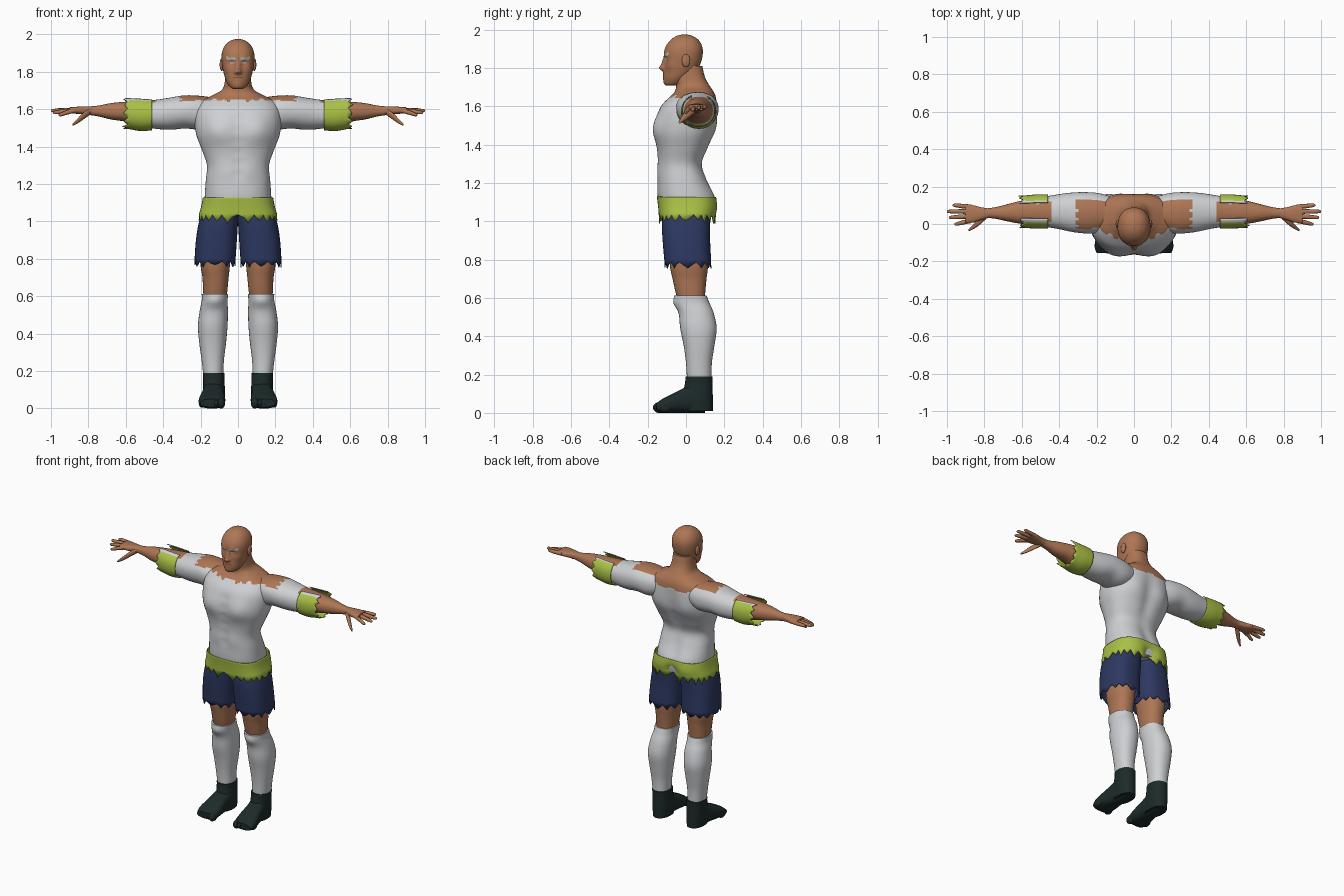
import bpy, bmesh, math, random
from mathutils import Vector, Matrix

random.seed(4)
if "Cube" in bpy.data.objects:
    bpy.data.objects.remove(bpy.data.objects["Cube"])


def material(name, r, g, b):
    m = bpy.data.materials.new(name)
    m.use_nodes = True
    m.diffuse_color = (r, g, b, 1)
    bsdf = m.node_tree.nodes["Principled BSDF"]
    bsdf.inputs["Base Color"].default_value = (r, g, b, 1)
    bsdf.inputs["Roughness"].default_value = 0.8
    return m


SKIN = material("brown skin", .42, .18, .09)
WHITE = material("off white cloth", .62, .63, .65)
LIME = material("lime cloth", .4, .53, .06)
NAVY = material("navy cloth", .026, .04, .12)
SHOE = material("dark green shoe", .012, .024, .023)
LIP = material("dark lip", .22, .08, .045)
BROW = material("grey brow", .5, .5, .48)


def finish(bm, name, mats, angle=50, thick=0):
    bmesh.ops.recalc_face_normals(bm, faces=bm.faces)
    me = bpy.data.meshes.new(name)
    bm.to_mesh(me)
    bm.free()
    for m in mats:
        me.materials.append(m)
    me.polygons.foreach_set("use_smooth", [True] * len(me.polygons))
    me.set_sharp_from_angle(angle=math.radians(angle))
    ob = bpy.data.objects.new(name, me)
    bpy.context.collection.objects.link(ob)
    if thick:
        mod = ob.modifiers.new("cloth thickness", "SOLIDIFY")
        mod.thickness = thick
    return ob


def smooth_rows(rows, steps):
    """Catmull-Rom interpolation between cross-section rows."""
    out = []
    for i in range(len(rows) - 1):
        p = [rows[max(0, min(len(rows) - 1, i + k))] for k in (-1, 0, 1, 2)]
        for s in range(steps):
            t = s / steps
            out.append([b + t * (c - a + t * (2*a - 5*b + 4*c - d + t * (3*b - a - 3*c + d))) / 2
                        for a, b, c, d in zip(*p)])
    return out + [list(rows[-1])]


def loft(name, axis, rows, mats, rule=None, side=1, n=48, steps=5, power=2.2,
         bumps=(), jag=0, cap=True, thick=0):
    """Skin rows of (position, a low, a high, b low, b high) along an axis."""
    bm = bmesh.new()
    rings = []
    sections = smooth_rows(rows, steps)
    for j, (t, a0, a1, b0, b1) in enumerate(sections):
        ring = []
        for i in range(n):
            ang = math.tau * i / n
            c, s = math.cos(ang), math.sin(ang)
            da = math.copysign(abs(c) ** (2 / power), c)
            db = math.copysign(abs(s) ** (2 / power), s)
            v, out = Vector(), Vector()
            v[axis] = t
            v[(axis + 1) % 3] = (a0 + a1) / 2 + da * (a1 - a0) / 2
            v[(axis + 2) % 3] = (b0 + b1) / 2 + db * (b1 - b0) / 2
            out[(axis + 1) % 3], out[(axis + 2) % 3] = c, s
            push = 0
            for centre, radius, amount in bumps:
                push += amount * math.exp(-(v - Vector(centre)).length_squared / radius ** 2)
            v += out * push
            if jag and j == len(sections) - 1:
                v[axis] += jag * abs(i % 4 - 2) / 2 * random.uniform(.5, 1)
            v.x *= side
            ring.append(bm.verts.new(v))
        rings.append(ring)
    for r, q in zip(rings, rings[1:]):
        for i in range(n):
            bm.faces.new((r[i], r[(i + 1) % n], q[(i + 1) % n], q[i]))
    if cap:
        bm.faces.new(rings[0])
        bm.faces.new(rings[-1])
    drop = []
    if rule:
        for f in bm.faces:
            c = f.calc_center_median()
            c.x *= side
            index = rule(c)
            if index is None:
                drop.append(f)
            else:
                f.material_index = index
    bmesh.ops.delete(bm, geom=drop, context="FACES")
    return finish(bm, name, mats, thick=thick)


def blob(name, loc, scale, mat):
    bm = bmesh.new()
    bmesh.ops.create_uvsphere(bm, u_segments=20, v_segments=12, radius=1,
                              matrix=Matrix.LocRotScale(Vector(loc), None, Vector(scale)))
    return finish(bm, name, [mat])


def sym(rows):
    return [(z, -h, h, y0, y1) for z, h, y0, y1 in rows]


def both(bumps):
    return [((s * x, y, z), r, a) for (x, y, z), r, a in bumps for s in (1, -1)]


# Torso and neck: shirt below a ragged neckline, skin above
def neckline(c):
    edge = 1.648 - (.035 if c.y > .05 else 0) + .01 * math.sin(c.x * 90) * math.sin(c.x * 37)
    return int(c.z > edge)


torso_rows = sym([
    (1.04, .18, -.13, .14), (1.13, .178, -.148, .145), (1.22, .172, -.148, .11),
    (1.3, .166, -.146, .085), (1.38, .192, -.152, .115), (1.46, .222, -.16, .145),
    (1.54, .232, -.15, .158), (1.6, .225, -.13, .163), (1.645, .195, -.09, .157),
    (1.675, .135, -.06, .145), (1.705, .085, -.052, .125), (1.75, .07, -.06, .1),
    (1.81, .066, -.06, .085)])
muscle = both([((.1, -.16, 1.49), .075, .022), ((.1, .16, 1.5), .07, .014),
               ((.06, -.15, 1.27), .05, .006), ((.08, .15, 1.1), .07, .012)])
spine = [((0, .13, 1.16 + .07 * k), .04, -.013) for k in range(7)]
midline = [((0, -.16, 1.25 + .06 * k), .025, -.007) for k in range(6)]
loft("torso", 2, torso_rows, [WHITE, SKIN], neckline, n=80, power=2.4,
     bumps=muscle + spine + midline)


# Head with brows, eyes and mouth as coloured faces
def face_paint(c):
    x = abs(c.x)
    if c.y < -.04:
        if .012 < x < .065 and abs(c.z - 1.866 - x * .12) < .006:
            return 1
        if .02 < x < .046 and abs(c.z - 1.85) < .004:
            return 1
        if x < .026 and abs(c.z - 1.768) < .004:
            return 2
    return 0


head_rows = sym([
    (1.708, .025, -.1, -.04), (1.718, .042, -.108, -.02), (1.745, .06, -.112, .01),
    (1.78, .073, -.112, .05), (1.82, .082, -.112, .075), (1.87, .088, -.116, .087),
    (1.91, .084, -.107, .085), (1.945, .066, -.082, .067), (1.967, .038, -.05, .036),
    (1.975, .01, -.02, .008)])
features = both([((.035, -.11, 1.848), .02, -.009), ((.035, -.115, 1.872), .018, .005),
                 ((.012, -.115, 1.797), .009, .007), ((.06, -.08, 1.815), .025, .004)])
features += [((0, -.115, 1.8), .014, .026), ((0, -.115, 1.82), .014, .014),
             ((0, -.115, 1.84), .013, .008), ((0, -.11, 1.768), .025, .007),
             ((0, -.11, 1.728), .022, .007)]
loft("head", 2, head_rows, [SKIN, BROW, LIP], face_paint, n=96, steps=8, bumps=features)

# Ragged lime waistband
seat = both([((.09, .15, 1.06), .07, .012)]) + [((0, .16, 1.05), .035, -.025)]
waist_rows = sym([(1.128, .188, -.152, .155), (1.08, .197, -.146, .155),
                  (1.035, .21, -.142, .148)])
loft("waistband", 2, waist_rows, [LIME], n=88, power=2.9, bumps=seat, jag=-.05,
     cap=False, thick=.006)


# Colour rules for the sleeve and its cuff
def sleeve(c):
    ragged = .008 * math.sin(c.y * 160)
    bare_shoulder = c.x < .31 + ragged and c.z > 1.643 + ragged / 2 and c.y < .13
    bare_elbow = c.x > .44 + ragged and c.z > 1.635
    return int(c.x > .52 or bare_shoulder or bare_elbow)


def cuff(c):
    if c.z > 1.635 and .025 < c.y < .115:
        return None
    return int(c.z > 1.645)


arm_rows = [
    (.1, -.02, .14, 1.52, 1.655), (.19, -.045, .165, 1.49, 1.67),
    (.28, -.045, .17, 1.497, 1.674), (.36, -.03, .165, 1.49, 1.662),
    (.44, -.02, .153, 1.495, 1.65), (.52, -.01, .14, 1.51, 1.645),
    (.6, .0, .125, 1.533, 1.64), (.68, .015, .105, 1.545, 1.632),
    (.74, .028, .09, 1.56, 1.62), (.79, .033, .083, 1.568, 1.615)]
cuff_rows = [(.46, -.025, .158, 1.487, 1.658), (.52, -.025, .158, 1.483, 1.662),
             (.59, -.02, .152, 1.495, 1.665)]
palm_rows = [(.77, .035, .082, 1.568, 1.615), (.82, .02, .09, 1.572, 1.615),
             (.86, .008, .1, 1.575, 1.613), (.9, .005, .102, 1.578, 1.61)]
finger_ends = [(.96, .0, 1.57), (.99, .035, 1.582), (1, .067, 1.592), (.97, .1, 1.597)]
thigh_rows = [(.96, .03, .19, -.09, .11), (.78, .042, .2, -.085, .115),
              (.7, .05, .19, -.07, .107), (.62, .058, .186, -.052, .1),
              (.55, .07, .18, -.03, .1)]
short_rows = [(1.08, .0, .18, -.11, .12), (1.0, .0, .208, -.126, .126),
              (.9, .006, .225, -.122, .126), (.785, .014, .233, -.112, .132)]
sock_rows = [(.612, .052, .194, -.06, .108), (.575, .056, .194, -.058, .122),
             (.52, .054, .205, -.038, .145), (.44, .056, .214, -.03, .16),
             (.35, .064, .207, -.012, .148), (.26, .075, .195, .0, .135),
             (.16, .08, .183, .006, .132)]
ankle_rows = [(.19, .072, .188, -.002, .138), (.15, .072, .186, -.006, .138),
              (.08, .07, .186, -.02, .14), (.01, .075, .18, -.02, .14)]
foot_rows = [(.1, .0, .12, .078, .178), (.04, .0, .15, .074, .184),
             (-.02, .0, .125, .072, .194), (-.08, .0, .095, .068, .206),
             (-.125, .0, .072, .07, .21), (-.155, .008, .05, .08, .2)]

for side, label in ((1, "left_"), (-1, "right_")):
    # Arm, cuff and hand
    loft(label + "arm", 0, arm_rows, [WHITE, SKIN], sleeve, side,
         bumps=[((.35, -.04, 1.6), .06, .008), ((.24, -.04, 1.62), .05, .006)])
    loft(label + "cuff", 0, cuff_rows, [LIME, WHITE], cuff, side, jag=.03,
         cap=False, thick=.005)
    loft(label + "palm", 0, palm_rows, [SKIN], side=side, n=24, power=2.6)
    for k, (x, y, z) in enumerate(finger_ends):
        y0, r = .017 + .025 * k, .012
        mid = ((.87 + x) / 2, (y0 + y) / 2, (1.594 + z) / 2)
        rows = [(px, py - w, py + w, pz - w, pz + w) for px, py, pz, w in
                ((.87, y0, 1.594, r), (*mid, r), (x - .01, y, z, .009), (x, y, z, .003))]
        loft(label + "finger_" + str(k + 1), 0, rows, [SKIN], side=side, n=12, steps=3)
    thumb = [(.79, .045, 1.588, .018), (.83, .01, 1.56, .018),
             (.86, -.015, 1.535, .013), (.885, -.033, 1.517, .006)]
    loft(label + "thumb", 0, [(x, y - r, y + r, z - r, z + r) for x, y, z, r in thumb],
         [SKIN], side=side, n=14)
    blob(label + "ear", (side * .087, .0, 1.838), (.011, .022, .034), SKIN)

    # Leg, shorts and sock
    loft(label + "thigh", 2, thigh_rows, [SKIN], side=side)
    loft(label + "shorts_leg", 2, short_rows, [NAVY], side=side, power=2.6, jag=-.032,
         cap=False, thick=.005)
    loft(label + "sock", 2, sock_rows, [WHITE], side=side,
         bumps=[((.125, -.06, .57), .035, .008)])

    # Shoe with toe shapes
    loft(label + "ankle", 2, ankle_rows, [SHOE], side=side)
    loft(label + "foot", 1, foot_rows, [SHOE], side=side, power=2.5)
    for k in range(5):
        r = .021 if k == 0 else .016
        blob(label + "toe_" + str(k + 1),
             (side * (.09 + .026 * k), -.138 + .007 * k, .028), (r, .034, r + .008), SHOE)
